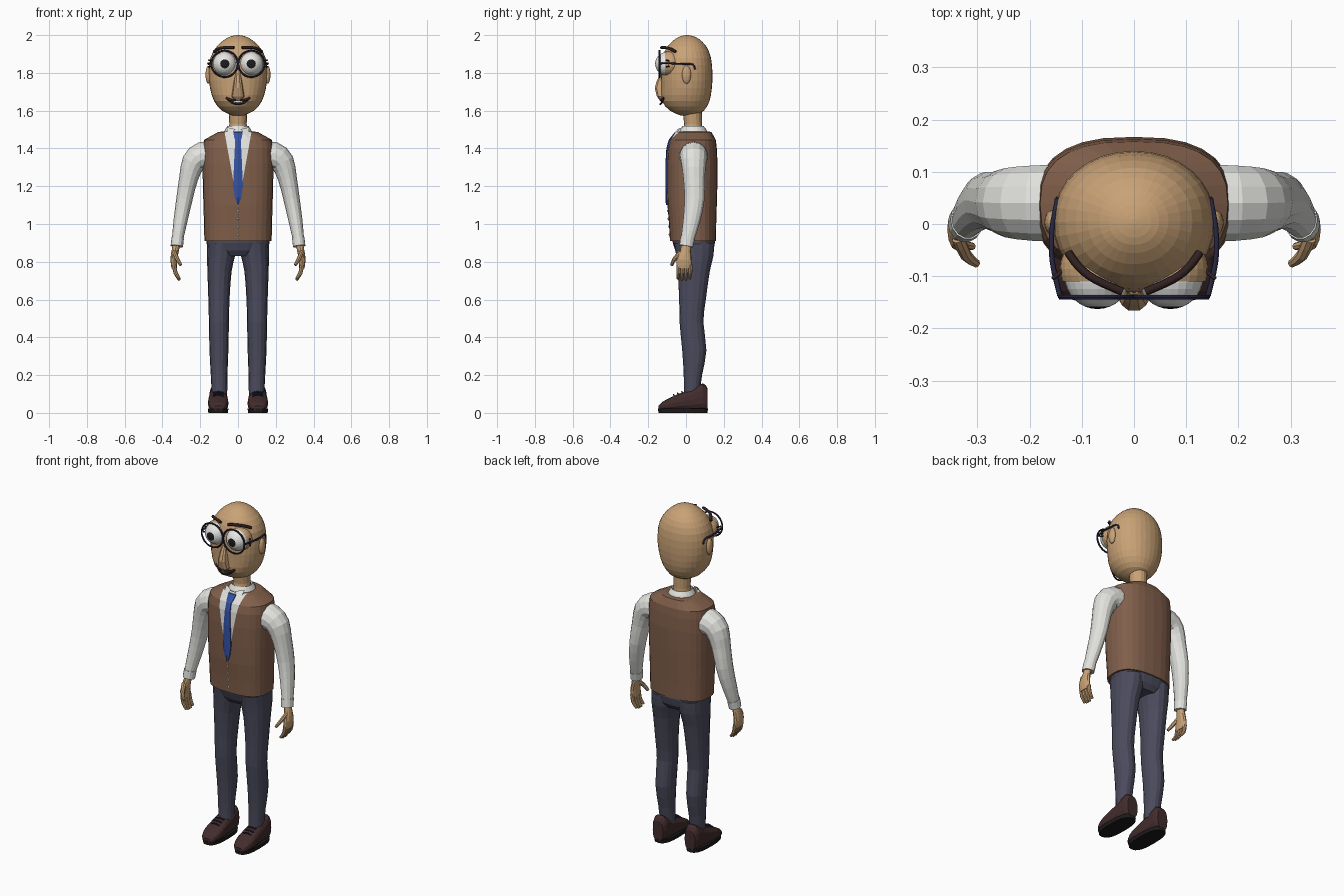
import bpy, bmesh
from math import cos, sin, pi, copysign
from mathutils import Vector, Matrix

if "Cube" in bpy.data.objects:
    bpy.data.objects.remove(bpy.data.objects["Cube"])


def material(name, *rgb):
    m = bpy.data.materials.new(name)
    m.use_nodes = True
    m.diffuse_color = (*rgb, 1)
    m.node_tree.nodes["Principled BSDF"].inputs["Base Color"].default_value = (*rgb, 1)
    return m


skin = material("skin", .58, .36, .18)
brown = material("vest brown", .22, .115, .07)
slate = material("trouser slate", .07, .07, .11)
white = material("shirt white", .76, .76, .73)
blue = material("tie blue", .035, .085, .38)
leather = material("shoe leather", .055, .025, .025)
black = material("black", .012, .011, .012)
navy = material("glasses navy", .02, .02, .055)
hair = material("brow brown", .03, .015, .014)
eye_white = material("eye white", .82, .82, .8)


def finish(name, bm, *mats):
    bmesh.ops.recalc_face_normals(bm, faces=bm.faces)
    me = bpy.data.meshes.new(name)
    bm.to_mesh(me)
    bm.free()
    for m in mats:
        me.materials.append(m)
    ob = bpy.data.objects.new(name, me)
    bpy.context.collection.objects.link(ob)
    return ob


def pair(ob):
    """Name the part as left and add its mirrored right twin."""
    name = ob.name
    ob.name = "left_" + name
    twin = ob.copy()
    twin.data = ob.data.copy()
    twin.name = "right_" + name
    twin.data.transform(Matrix.Scale(-1, 4, (1, 0, 0)))
    if twin.type == 'MESH':
        twin.data.flip_normals()
    bpy.context.collection.objects.link(twin)


def spline(rows, k):
    """Catmull-Rom subdivision of rows of numbers."""
    out = []
    for i in range(len(rows) - 1):
        a, b, c, d = rows[max(i - 1, 0)], rows[i], rows[i + 1], rows[min(i + 2, len(rows) - 1)]
        for j in range(k):
            t = j / k
            out.append([q + t * (r - p) / 2 + t * t * (p - 2.5 * q + 2 * r - s / 2)
                        + t ** 3 * (1.5 * (q - r) + (s - p) / 2) for p, q, r, s in zip(a, b, c, d)])
    return out + [list(rows[-1])]


def ring(c, u, v, ru, rv, n, p):
    def bend(w):
        return copysign(abs(w) ** (2 / p), w)
    return [c + u * ru * bend(cos(2 * pi * i / n)) + v * rv * bend(sin(2 * pi * i / n)) for i in range(n)]


def skin_rings(rings):
    bm = bmesh.new()
    vs = [[bm.verts.new(p) for p in r] for r in rings]
    n = len(vs[0])
    for a, b in zip(vs, vs[1:]):
        for i in range(n):
            bm.faces.new((a[i], a[(i + 1) % n], b[(i + 1) % n], b[i]))
    bm.faces.new(vs[0])
    bm.faces.new(vs[-1])
    return bm


X, Y, Z = Vector((1, 0, 0)), Vector((0, 1, 0)), Vector((0, 0, 1))


def stack(rows, n=16, p=2, k=1):
    """Horizontal sections: height, centre x, half width, front y, back y."""
    return skin_rings([ring(Vector((cx, (f + b) / 2, z)), X, Y, rx, (b - f) / 2, n, p)
                       for z, cx, rx, f, b in spline(rows, k)])


def limb(rows, n=12, k=2):
    """Tube along a path: x, y, z, thickness across, thickness along y."""
    rows = spline(rows, k)
    pts = [Vector(r[:3]) for r in rows]
    rings = []
    for i, r in enumerate(rows):
        t = (pts[min(i + 1, len(pts) - 1)] - pts[max(i - 1, 0)]).normalized()
        u = Y.cross(t).normalized()
        rings.append(ring(pts[i], u, t.cross(u), r[3], r[4], n, 2))
    return skin_rings(rings)


def wire(name, pts, r, mat):
    cu = bpy.data.curves.new(name, 'CURVE')
    cu.dimensions = '3D'
    cu.bevel_depth, cu.bevel_resolution, cu.use_fill_caps = r, 1, True
    s = cu.splines.new('POLY')
    pts = spline(pts, 3)
    s.points.add(len(pts) - 1)
    for q, p in zip(s.points, pts):
        q.co = (*p, 1)
    cu.materials.append(mat)
    ob = bpy.data.objects.new(name, cu)
    bpy.context.collection.objects.link(ob)
    return ob


def ball(c, size, seg=16, rings=10, turn=0):
    bm = bmesh.new()
    bmesh.ops.create_uvsphere(bm, u_segments=seg, v_segments=rings, radius=1)
    bm.transform(Matrix.Translation(c) @ Matrix.Diagonal((*size, 1)) @ Matrix.Rotation(turn, 4, 'X'))
    return bm


# Head and neck
finish("head", stack([(1.575, 0, .03, -.03, .05), (1.6, 0, .085, -.085, .095), (1.65, 0, .126, -.127, .124),
                      (1.72, 0, .148, -.132, .137), (1.8, 0, .155, -.132, .14), (1.88, 0, .146, -.125, .132),
                      (1.94, 0, .112, -.098, .108), (1.98, 0, .066, -.056, .068), (1.995, 0, .033, -.026, .036),
                      (2, 0, .005, 0, .01)], 32, 2.1, 2), skin)
finish("neck", stack([(1.46, 0, .055, -.02, .09), (1.53, 0, .046, -.01, .084), (1.62, 0, .05, -.02, .085)]), skin)
finish("nose", stack([(1.655, 0, .02, -.14, -.1), (1.675, 0, .034, -.155, -.1), (1.72, 0, .027, -.167, -.1),
                      (1.76, 0, .021, -.155, -.1), (1.8, 0, .014, -.135, -.1)], 10, 2.6), skin)
pair(finish("ear", ball((.156, .003, 1.79), (.016, .024, .048)), skin))

# Mouth
mouth = [((1.655, 1.661), "upper_lip", .007), ((1.641, 1.634), "lower_lip", .005)]
for (mid, low), name, r in mouth:
    half = [(.062, -.115, 1.668), (.03, -.13, mid)]
    wire(name, half + [(0, -.136, low)] + [(-x, y, z) for x, y, z in half[::-1]], r, hair)
finish("teeth", ball((0, -.122, 1.649), (.035, .012, .008)), eye_white)

# Eyes with iris faces, eyelids, lashes and brows
bm = ball((.07, -.1, 1.848), (.063, .063, .063), 24, 16, pi / 2)
for f in bm.faces:
    f.material_index = int(f.calc_center_median().y < -.158)
pair(finish("eye", bm, eye_white, black))
bm = ball((.074, -.086, 1.848), (.068, .066, .067), 24, 16, pi / 2)
bmesh.ops.bisect_plane(bm, geom=bm.verts[:] + bm.edges[:] + bm.faces[:], plane_co=(0, -.11, 0),
                       plane_no=-Y, clear_outer=True)
pair(finish("eyelid", bm, skin))
for i in range(3):
    pair(wire("eyelash", [(.138, -.09, 1.835 + .014 * i), (.156, -.105, 1.832 + .018 * i)], .004, hair))
pair(wire("eyebrow", [(.126, -.055, 1.912), (.105, -.083, 1.927), (.075, -.106, 1.934), (.022, -.13, 1.934)],
          .008, hair))

# Glasses
bm = bmesh.new()
rim = [ring(Vector((.071 + .07 * cos(a), -.14, 1.848 + .07 * sin(a))),
            Vector((cos(a), 0, sin(a))), Y, .005, .005, 6, 2) for a in [2 * pi * i / 28 for i in range(29)]]
pair(finish("glasses_rim", skin_rings(rim), navy))
pair(wire("glasses_arm", [(.142, -.138, 1.85), (.157, -.07, 1.85), (.157, -.01, 1.847), (.149, .036, 1.845),
                          (.147, .048, 1.818)], .005, navy))

# Vest with the shirt front cut in as a V
vest = [(.91, 0, .178, -.085, .158), (1, 0, .18, -.09, .16), (1.1, 0, .183, -.098, .163), (1.2, 0, .186, -.1, .166),
        (1.32, 0, .188, -.1, .167), (1.4, 0, .186, -.095, .163), (1.445, 0, .18, -.083, .158),
        (1.487, 0, .105, -.05, .135), (1.49, 0, .08, -.04, .12)]
bm = stack(vest, 28, 2.6)
slope, apex = .18, 1.09
for s in (1, -1):
    bmesh.ops.bisect_plane(bm, geom=bm.verts[:] + bm.edges[:] + bm.faces[:], plane_co=(0, 0, apex),
                           plane_no=(s, 0, -slope))
for f in bm.faces:
    c = f.calc_center_median()
    f.material_index = int(c.y < .03 and abs(c.x) < (c.z - apex) * slope)
finish("vest", bm, brown, white)


def chest(z):
    for a, b in zip(vest, vest[1:]):
        if a[0] <= z <= b[0]:
            return a[3] + (b[3] - a[3]) * (z - a[0]) / (b[0] - a[0])


# Collar, tie and buttons
finish("collar", stack([(1.47, 0, .085, -.045, .122), (1.5, 0, .068, -.03, .108), (1.518, 0, .057, -.018, .094),
                        (1.5, 0, .05, -.012, .088)], 20), white)
bm = bmesh.new()
bm.faces.new([bm.verts.new(p) for p in ((.014, -.045, 1.502), (.06, -.022, 1.512), (.055, -.082, 1.448))])
pair(finish("collar_flap", bm, white))
tie = [(1.1, .002), (1.14, .017), (1.2, .026), (1.32, .021), (1.4, .017), (1.445, .015), (1.452, .019), (1.486, .025)]
finish("tie", skin_rings([[Vector((x * w, chest(z) + d, z)) for x, d in
                           ((-1, .01), (-1, -.005), (0, -.009), (1, -.005), (1, .01))] for z, w in tie]), blue)
for i in range(4):
    z = 1.07 - .042 * i
    finish("button", ball((0, chest(z) - .001, z), (.006, .004, .006), 8, 6), white)

# Sleeves with cuffs
pair(finish("sleeve", limb([(.13, .04, 1.36, .078, .076), (.19, .04, 1.358, .076, .074), (.235, .041, 1.325, .064, .068),
                            (.262, .043, 1.24, .05, .058), (.284, .045, 1.13, .043, .054),
                            (.304, .03, 1.02, .037, .046), (.32, .008, .92, .03, .036)], 14), white))
pair(finish("cuff", limb([(.319, .009, .927, .033, .039), (.324, .001, .882, .033, .037)], 14, 1), white))

# Hands
pair(finish("palm", limb([(.324, .002, .9, .02, .025), (.332, -.002, .86, .019, .028), (.34, -.01, .81, .018, .041),
                          (.337, -.01, .765, .014, .038)]), skin))
for i in range(4):
    y = -.04 + .021 * i
    tip = .71 if i in (0, 3) else .702
    pair(finish("finger", limb([(.338, y, .785, .011, .011), (.331, y, .742, .011, .01),
                                (.309, y - .003, tip, .007, .007)], 8), skin))
pair(finish("thumb", limb([(.337, -.025, .85, .012, .016), (.322, -.06, .815, .011, .012),
                           (.302, -.076, .782, .008, .008)], 8), skin))

# Trousers
finish("trouser_seat", stack([(.83, 0, .1, -.035, .125), (.86, 0, .15, -.057, .146), (.9, 0, .168, -.07, .153),
                              (.95, 0, .168, -.075, .15)], 24, 2.4), slate)
pair(finish("trouser_leg", stack([(.1, .098, .041, -.012, .072), (.2, .1, .044, -.012, .085),
                                  (.33, .101, .05, -.02, .108), (.48, .101, .053, -.034, .092),
                                  (.6, .101, .056, -.036, .105), (.75, .098, .064, -.044, .126),
                                  (.83, .09, .074, -.052, .145), (.9, .088, .076, -.062, .15)], 16, 2.2, 2), slate))

# Shoes, soles and laces
shoe = [(-.145, .024, .038), (-.128, .042, .056), (-.085, .054, .08), (-.03, .053, .104),
        (.03, .049, .125), (.09, .045, .157), (.114, .034, .13)]
rings = [ring(Vector((.105, y, (h + .012) / 2)), X, Z, w, (h - .012) / 2, 16, 2.7) for y, w, h in spline(shoe, 2)]
pair(finish("shoe", skin_rings(rings), leather))
pair(finish("sole", stack([(0, .105, .052, -.146, .114), (.022, .105, .054, -.148, .116)], 20, 2.7), black))
for i in range(3):
    y, z = -.062 + .022 * i, .094 + .008 * i
    pair(wire("lace", [(.078, y, z - .004), (.105, y - .004, z + .002), (.132, y, z - .004)], .004, navy))
